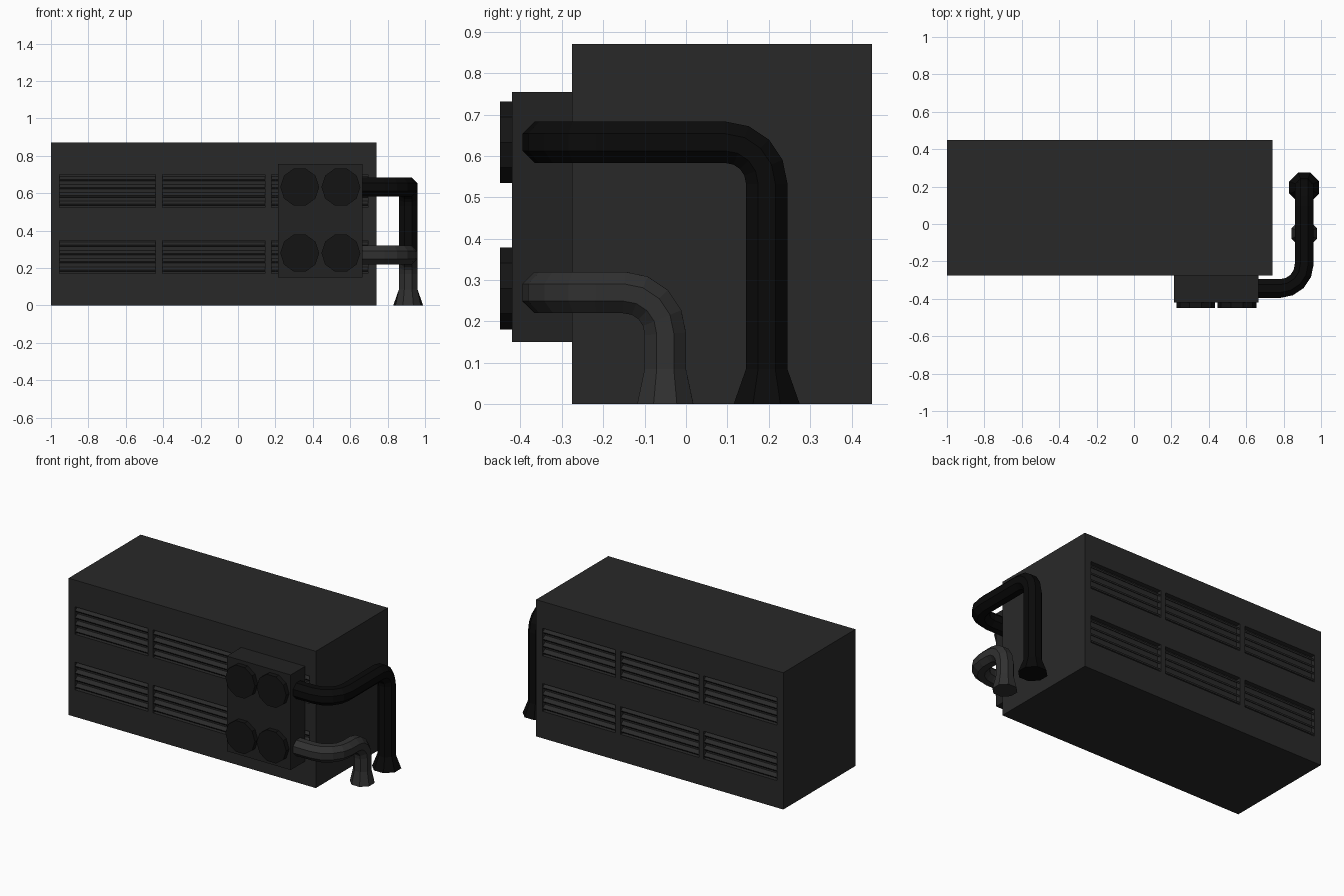
import bpy, bmesh
from math import pi, sin, cos, radians
from mathutils import Vector, Matrix

if "Cube" in bpy.data.objects:
    bpy.data.objects.remove(bpy.data.objects["Cube"])


def mat(name, v):
    m = bpy.data.materials.new(name)
    m.diffuse_color = (v, v, v, 1)
    m.use_nodes = True
    m.node_tree.nodes["Principled BSDF"].inputs["Base Color"].default_value = m.diffuse_color
    return m


BODY, BOX = mat("dark_grey", 0.022), mat("box_grey", 0.016)
DISC, BLACK, PIPE = mat("disc_black", 0.007), mat("pipe_black", 0.003), mat("pipe_grey", 0.03)


def finish(name, bm, material):
    bmesh.ops.recalc_face_normals(bm, faces=bm.faces)
    me = bpy.data.meshes.new(name)
    bm.to_mesh(me)
    bm.free()
    me.materials.append(material)
    ob = bpy.data.objects.new(name, me)
    bpy.context.collection.objects.link(ob)
    return ob


def add_box(bm, lo, hi, tilt=0.0):
    lo, hi = Vector(lo), Vector(hi)
    m = (Matrix.Translation((lo + hi) / 2) @ Matrix.Rotation(tilt, 4, 'X')
         @ Matrix.Diagonal((*(hi - lo), 1)))
    bmesh.ops.create_cube(bm, size=1, matrix=m)


# layout of the louvred vents, same on front and back
FRONT, BACK, DEPTH = -0.275, 0.45, 0.03
COLS = [(-0.955, -0.44), (-0.405, 0.145), (0.18, 0.695)]
ROWS = [(0.172, 0.348), (0.525, 0.70)]
XS = [-1] + [x for c in COLS for x in c] + [0.74]
ZS = [0] + [z for r in ROWS for z in r] + [0.87]

# housing: gridded front and back, with the vent cells pushed inwards
bm = bmesh.new()
outline = {}
for y, s in ((FRONT, 1), (BACK, -1)):
    g = [[bm.verts.new((x, y, z)) for z in ZS] for x in XS]
    for i in range(len(XS) - 1):
        for j in range(len(ZS) - 1):
            ring = [g[i][j], g[i + 1][j], g[i + 1][j + 1], g[i][j + 1]]
            if i % 2 and j % 2:
                inner = [bm.verts.new(v.co + Vector((0, s * DEPTH, 0))) for v in ring]
                for k in range(4):
                    n = (k + 1) % 4
                    bm.faces.new((ring[k], ring[n], inner[n], inner[k]))
                ring = inner
            bm.faces.new(ring)
    outline[s] = ([c[0] for c in g] + g[-1][1:] + [c[-1] for c in g[-2::-1]] + g[0][-2:0:-1])
a, b = outline[1], outline[-1]
for k in range(len(a)):
    n = (k + 1) % len(a)
    bm.faces.new((a[k], a[n], b[n], b[k]))
finish("housing", bm, BODY)

# tilted slats inside each vent
SLATS = 4
for name, y, s in (("front_vent_slats", FRONT, 1), ("back_vent_slats", BACK, -1)):
    bm = bmesh.new()
    for x0, x1 in COLS:
        for z0, z1 in ROWS:
            pitch = (z1 - z0) / SLATS
            for k in range(SLATS):
                z, yc = z0 + (k + 0.5) * pitch, y + s * 0.0165
                add_box(bm, (x0, yc - 0.014, z - 0.005), (x1, yc + 0.014, z + 0.005),
                        s * radians(35))
    finish(name, bm, BODY)

# fan box on the front
bm = bmesh.new()
add_box(bm, (0.215, -0.42, 0.15), (0.665, FRONT, 0.755))
finish("fan_box", bm, BOX)

# four round fan covers
bm = bmesh.new()
for x in (0.33, 0.55):
    for z in (0.633, 0.28):
        m = (Matrix.Translation((x, -0.43, z)) @ Matrix.Rotation(pi / 2, 4, 'X')
             @ Matrix.Rotation(pi / 10, 4, 'Z'))
        bmesh.ops.create_cone(bm, cap_ends=True, segments=10, radius1=0.104,
                              radius2=0.104, depth=0.04, matrix=m)
finish("fan_covers", bm, DISC)


def arc(center, u, v, r, steps=4):
    """Quarter bend from center + r*u to center + r*v."""
    return [Vector(center) + r * (Vector(u) * cos(t) + Vector(v) * sin(t))
            for t in (pi / 2 * k / steps for k in range(steps + 1))]


def pipe(name, z, y_down, r, flare, material, sides=8):
    """Octagonal pipe: out of the box, round to the back, down to a flared foot."""
    x, y, r1, r2 = 0.91, -0.345, 0.13, 0.10
    pts = [Vector((0.65, y, z))]
    pts += arc((x - r1, y + r1, z), (0, -1, 0), (1, 0, 0), r1)
    pts += arc((x, y_down - r2, z - r2), (0, 0, 1), (0, 1, 0), r2)
    pts += [Vector((x, y_down, 0.085)), Vector((x, y_down, 0))]
    radii = [r] * (len(pts) - 1) + [flare]
    bm, rings = bmesh.new(), []
    d_old, side = Vector((1, 0, 0)), Vector((0, 1, 0))
    for i, p in enumerate(pts):
        d = (pts[min(i + 1, len(pts) - 1)] - pts[max(i - 1, 0)]).normalized()
        side = d_old.rotation_difference(d) @ side
        side = (side - d * side.dot(d)).normalized()
        up, d_old = d.cross(side), d
        rad = radii[i] / cos(pi / sides)
        rings.append([bm.verts.new(p + rad * (side * cos(t) + up * sin(t)))
                      for t in (2 * pi * (k + 0.5) / sides for k in range(sides))])
    for a, b in zip(rings, rings[1:]):
        for k in range(sides):
            n = (k + 1) % sides
            bm.faces.new((a[k], a[n], b[n], b[k]))
    bm.faces.new(rings[0])
    bm.faces.new(rings[-1])
    finish(name, bm, material)


pipe("upper_pipe", 0.633, 0.195, 0.05, 0.08, BLACK)
pipe("lower_pipe", 0.27, -0.05, 0.05, 0.068, PIPE)
